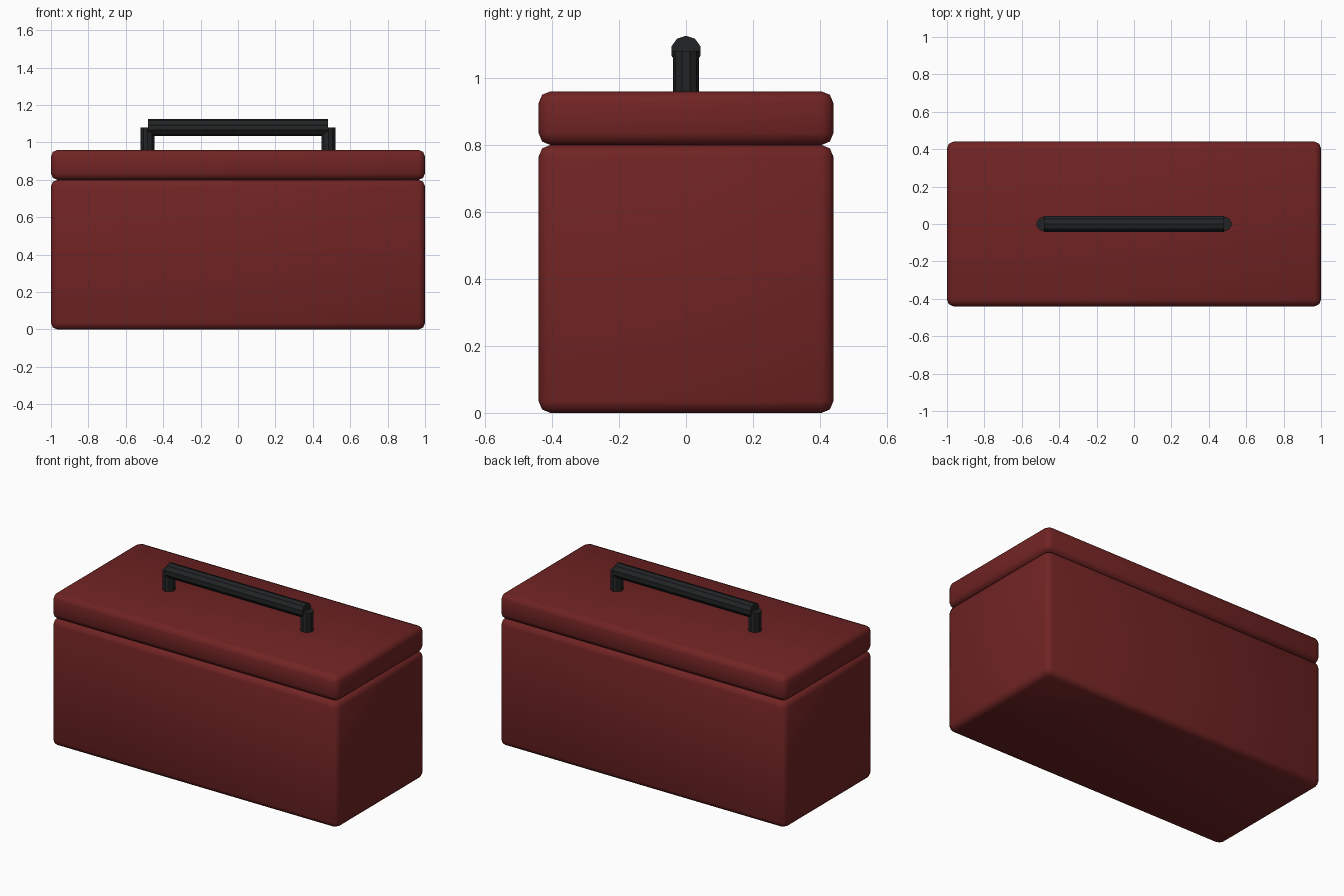
import bpy, math
from mathutils import Matrix

if "Cube" in bpy.data.objects:
    bpy.data.objects.remove(bpy.data.objects["Cube"])


def material(name, rgb):
    m = bpy.data.materials.new(name)
    m.diffuse_color = (*rgb, 1)
    m.use_nodes = True
    m.node_tree.nodes["Principled BSDF"].inputs["Base Color"].default_value = m.diffuse_color
    return m


RED = material("dark red paint", (0.165, 0.017, 0.017))
BLACK = material("black grip", (0.016, 0.017, 0.018))


def finish(name, mat, angle):
    ob = bpy.context.object
    ob.name = name
    ob.data.materials.append(mat)
    bpy.ops.object.shade_smooth_by_angle(angle=math.radians(angle))
    return ob


def rounded_box(name, z0, z1):
    bpy.ops.mesh.primitive_cube_add(size=1)
    ob = bpy.context.object
    ob.data.transform(Matrix.Translation((0, 0, (z0 + z1) / 2))
                      @ Matrix.Diagonal((2, 0.88, z1 - z0, 1)))
    bev = ob.modifiers.new("rounded edges", 'BEVEL')
    bev.width = 0.035
    bev.segments = 2
    bpy.ops.object.modifier_apply(modifier=bev.name)
    finish(name, RED, 60)


def rod(name, radius, length, matrix):
    # ten-sided rod, first corner on local +y
    bpy.ops.mesh.primitive_cylinder_add(vertices=10, radius=radius, depth=length)
    bpy.context.object.data.transform(matrix)
    finish(name, BLACK, 30)


# Box body and lid
rounded_box("body", 0.0, 0.80)
rounded_box("lid", 0.80, 0.96)

# Handle: two posts and a grip with a corner pointing up
for side, x in (("left", -0.483), ("right", 0.483)):
    rod(side + "_handle_post", 0.039, 0.13, Matrix.Translation((x, 0, 1.015)))
rod("handle_grip", 0.0455, 0.96,
    Matrix.Translation((0, 0, 1.0805))
    @ Matrix.Rotation(math.pi / 2, 4, 'Y') @ Matrix.Rotation(math.pi / 2, 4, 'Z'))
